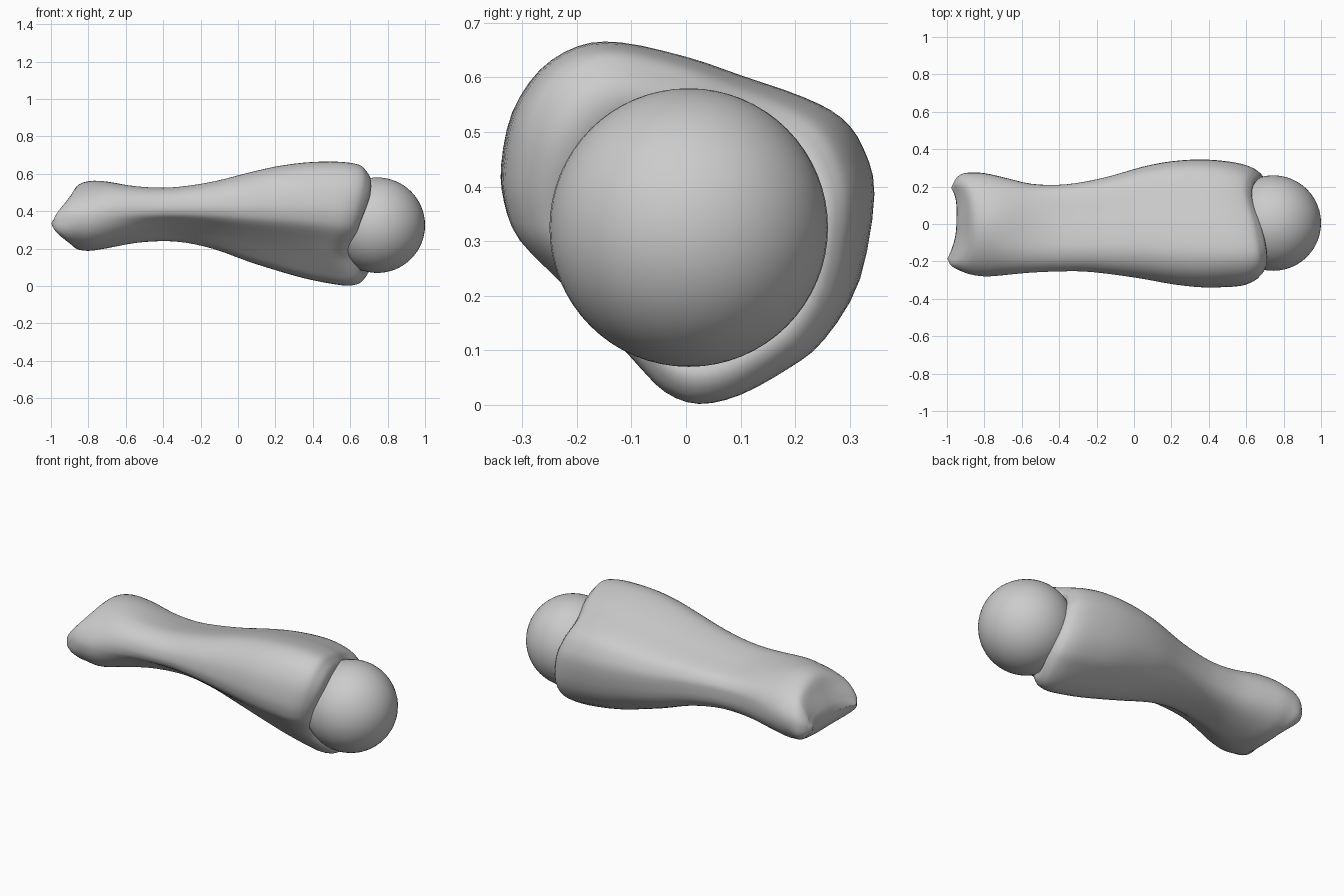
import bpy, bmesh, math

if "Cube" in bpy.data.objects:
    bpy.data.objects.remove(bpy.data.objects["Cube"])

bone_grey = bpy.data.materials.new("bone_grey")
bone_grey.diffuse_color = (0.6, 0.6, 0.6, 1)
bone_grey.use_nodes = True
bone_grey.node_tree.nodes["Principled BSDF"].inputs["Base Color"].default_value = bone_grey.diffuse_color


def spline(p, i, t, closed=False):
    """Catmull-Rom point between p[i] and p[i+1]."""
    n = len(p)
    pick = (lambda k: p[k % n]) if closed else (lambda k: p[max(0, min(n - 1, k))])
    return [0.5 * (2 * b + (c - a) * t + (2 * a - 5 * b + 4 * c - d) * t * t
                   + (3 * b - a - 3 * c + d) * t ** 3)
            for a, b, c, d in zip(pick(i - 1), pick(i), pick(i + 1), pick(i + 2))]


def smoothstep(a, b, x):
    t = max(0, min(1, (x - a) / (b - a)))
    return t * t * (3 - 2 * t)


# Rounded-triangle cross-section (y, z) of the thick end
PROFILE = [(.34, .37), (.32, .46), (.28, .52), (.21, .56), (.1, .6), (0, .635),
           (-.12, .662), (-.2, .655), (-.27, .61), (-.32, .53), (-.34, .43),
           (-.335, .36), (-.31, .3), (-.235, .225), (-.16, .15), (-.09, .075),
           (-.035, .022), (.03, .0), (.11, .017), (.2, .065), (.26, .113), (.315, .21)]
# Shaft stations: x, y min, y max, z min, z max
STATIONS = [(-.99, -.205, .22, .28, .385), (-.975, -.225, .245, .262, .415),
            (-.94, -.245, .268, .232, .465), (-.88, -.268, .275, .2, .53),
            (-.8, -.28, .272, .188, .56), (-.7, -.275, .25, .202, .56),
            (-.55, -.26, .215, .23, .535), (-.4, -.253, .21, .24, .525),
            (-.27, -.253, .225, .23, .535), (-.12, -.268, .258, .195, .56),
            (.05, -.293, .307, .133, .603), (.2, -.32, .335, .085, .637),
            (.35, -.337, .345, .042, .658), (.47, -.337, .337, .015, .664),
            (.56, -.33, .32, .002, .657), (.615, -.31, .297, .01, .642),
            (.64, -.287, .275, .03, .615)]
# Lengthwise wave of the socket rim, every 45 degrees from +y
RIM = [(.03,), (-.025,), (.02,), (.05,), (-.01,), (-.065,), (.015,), (.06,)]

unit = []   # profile fitted to the -1..1 square
for i in range(len(PROFILE)):
    for t in (0, 1 / 3, 2 / 3):
        y, z = spline(PROFILE, i, t, True)
        unit.append((y / .34, (z - .331) / .331))


def ring(x, y0, y1, z0, z1):
    tip = 1 - smoothstep(-.98, -.85, x)
    mid = smoothstep(-.8, -.5, x)
    pts = []
    for u, v in unit:
        a = math.atan2(v, u) % math.tau
        c, s = math.cos(a), math.sin(a)
        # roundness differs between upper, lower back and lower front quarters
        if s > 0:
            power = 1.85 + (.85 if c < 0 else .4) * mid
        else:
            power = 2.2 + (.7 if c > 0 else 0) * mid
        power += tip * .9
        back = smoothstep(-.5, .5, c) * smoothstep(-.3, .3, -s)
        oval = 1 - smoothstep(-.8 + .35 * back, -.35 + .6 * back, x)
        r = (abs(c) ** power + abs(s) ** power) ** (-1 / power)
        u, v = u + (r * c - u) * oval, v + (r * s - v) * oval
        y, z = (y0 + y1) / 2 + u * (y1 - y0) / 2, (z0 + z1) / 2 + v * (z1 - z0) / 2
        # wavy rim at the socket, notch between the knuckles at the thin end
        k = a / math.tau * 8
        dx = spline(RIM, int(k), k % 1, True)[0] * smoothstep(.3, .62, x)
        notch = max(0, 1 - (y / .21) ** 2)
        dx += (.05 * notch + .025 * smoothstep(0, .2, y)) * (1 - smoothstep(-.99, -.82, x))
        pts.append((x + dx, y, z))
    return pts


rings = []
for i in range(len(STATIONS) - 1):
    for t in (0, 1 / 3, 2 / 3):
        rings.append(ring(*spline(STATIONS, i, t)))
rings.append(ring(*STATIONS[-1]))
# Socket behind the rim: hollow at the lower back, rolling onto the ball elsewhere
rim = rings[-1]
for k, hollow, roll in ((.95, .01, .012), (.89, .01, .02), (.82, -.002, .022),
                        (.72, -.03, .015), (.5, -.07, -.03), (.25, -.12, -.1)):
    f = min(1, k + .3)
    row = []
    for x, y, z in rim:
        w = .5 + .5 * math.cos(math.atan2(z - .33, y) + math.pi / 4)
        row.append((x * f + .6 * (1 - f) + roll + (hollow - roll) * w,
                    y * k, .33 + (z - .33) * k))
    rings.append(row)
# Rounded closure of the thin end
first = rings[0]
rings.insert(0, [(x - .008, y * .93, .335 + (z - .335) * .6) for x, y, z in first])

bm = bmesh.new()
rows = [[bm.verts.new(p) for p in r] for r in rings]
n = len(unit)
for a, b in zip(rows, rows[1:]):
    for j in range(n):
        bm.faces.new((a[j], a[(j + 1) % n], b[(j + 1) % n], b[j]))
# Thin end: strips between matching upper and lower points
flat = rows[0]
hub = [bm.verts.new((v.co.x - .002, v.co.y * .97, .335)) for v in flat]
for j in range(n):
    bm.faces.new((flat[j], flat[(j + 1) % n], hub[(j + 1) % n], hub[j]))
bm.faces.new(rows[-1])
bmesh.ops.remove_doubles(bm, verts=bm.verts, dist=.0005)
bmesh.ops.recalc_face_normals(bm, faces=bm.faces)
mesh = bpy.data.meshes.new("bone_shaft")
bm.to_mesh(mesh)
bm.free()
bone = bpy.data.objects.new("bone_shaft", mesh)
bpy.context.collection.objects.link(bone)

# Ball seated in the socket
bpy.ops.mesh.primitive_uv_sphere_add(segments=48, ring_count=32, radius=.255,
                                     location=(.745, .005, .325))
ball = bpy.context.object
ball.name = "joint_ball"

for ob in (bone, ball):
    ob.data.materials.append(bone_grey)
    bpy.ops.object.select_all(action='DESELECT')
    ob.select_set(True)
    bpy.context.view_layer.objects.active = ob
    bpy.ops.object.shade_smooth_by_angle(angle=math.radians(50))
